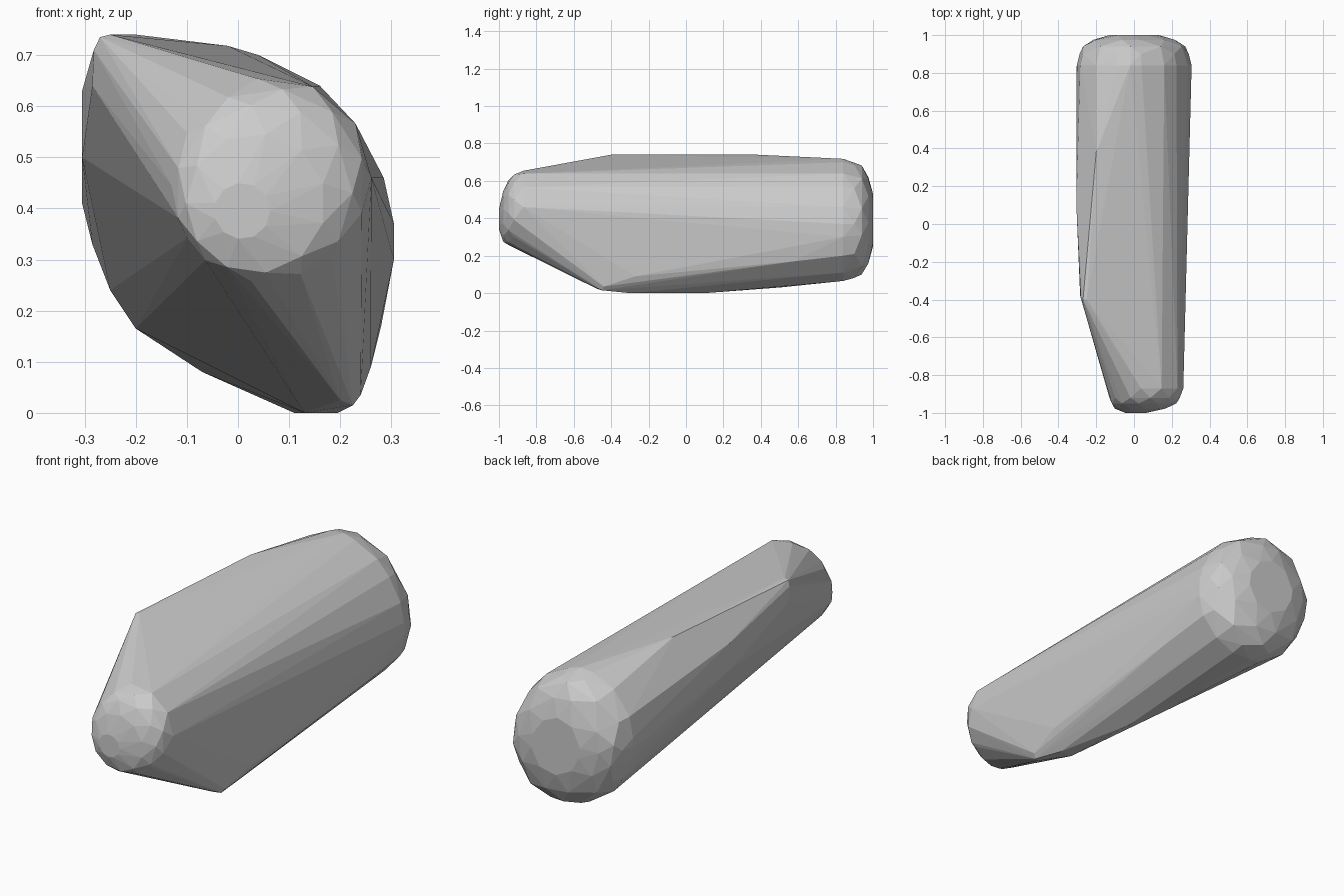
import bpy, bmesh, math

if "Cube" in bpy.data.objects:
    bpy.data.objects.remove(bpy.data.objects["Cube"])

points = []

# Rounded back end: tilted oval cross-section, shrinking towards the cap
back_oval = [(-.303, .45), (-.285, .55), (-.20, .66), (-.09, .713), (-.02, .718),
             (.04, .70), (.16, .64), (.225, .57), (.285, .46), (.305, .37),
             (.305, .30), (.28, .20), (.20, .11), (.10, .065), (0, .065),
             (-.07, .08), (-.20, .165), (-.25, .24), (-.285, .33), (-.303, .41)]
for y, s, first in ((.84, 1, 0), (.90, .95, 1), (.94, .89, 0), (.975, .71, 1), (1, .43, 0)):
    ring = back_oval if s > .97 else back_oval[first::2]
    points += [(x * s, y, .39 + (z - .39) * s) for x, z in ring]

# Small rounded nose at the front: staggered facet rings
sides = 11
for i, (y, cx, cz, r) in enumerate(((-.87, .065, .46, .196), (-.92, .06, .445, .19),
                                    (-.95, .05, .43, .174), (-.977, .035, .41, .137),
                                    (-1, .008, .395, .055))):
    for k in range(sides):
        a = math.tau * (k + .5 * (i % 2)) / sides
        points.append((cx + r * math.cos(a), y, cz + r * math.sin(a)))

# Upper left shoulder and its ridge
points += [(-.25, -.40, .74), (-.20, .38, .74), (-.27, -.40, .735), (-.282, -.39, .71),
           (-.285, -.38, .64), (-.305, .10, .63), (-.305, .10, .50), (-.305, .77, .45),
           (-.305, .77, .41)]

# Lower right keel and its ridge
points += [(.195, -.30, 0), (.11, .10, 0), (.20, -.48, .025), (.225, -.45, .015),
           (.24, -.44, .035), (.26, -.27, .09), (.28, .58, .17), (.045, .50, .03),
           (.13, -.30, 0)]

# Faceted convex body wrapped around all the profiles
bm = bmesh.new()
for p in points:
    bm.verts.new(p)
hull = bmesh.ops.convex_hull(bm, input=bm.verts[:])
loose = [v for v in bm.verts if not v.link_faces]
bmesh.ops.delete(bm, geom=loose, context='VERTS')
bmesh.ops.dissolve_limit(bm, angle_limit=math.radians(2), verts=bm.verts[:], edges=bm.edges[:])
bmesh.ops.recalc_face_normals(bm, faces=bm.faces[:])
mesh = bpy.data.meshes.new("faceted_body")
bm.to_mesh(mesh)
bm.free()
body = bpy.data.objects.new("faceted_body", mesh)
bpy.context.collection.objects.link(body)
